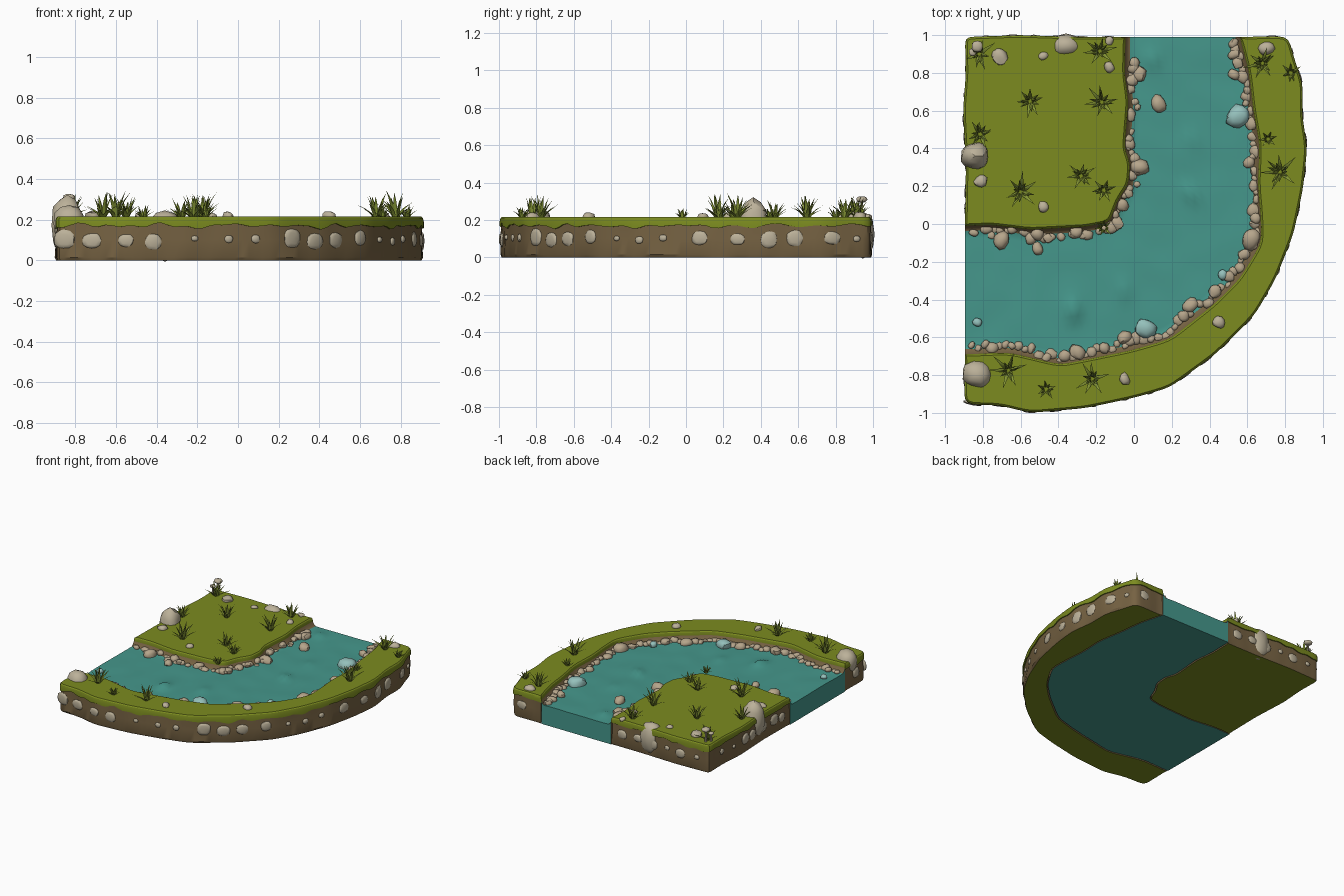
import bpy, bmesh, math, random
from mathutils import Vector, Matrix, noise
from mathutils.geometry import delaunay_2d_cdt

if "Cube" in bpy.data.objects:
    bpy.data.objects.remove(bpy.data.objects["Cube"])

random.seed(4)
R = random.uniform


def mat(name, c):
    m = bpy.data.materials.new(name)
    m.diffuse_color = (*c, 1)
    m.use_nodes = True
    m.node_tree.nodes["Principled BSDF"].inputs["Base Color"].default_value = m.diffuse_color
    return m


GRASS = mat("grass green", (0.20, 0.26, 0.014))
BLADE = mat("blade green", (0.23, 0.30, 0.035))
DIRT = mat("dirt brown", (0.18, 0.122, 0.055))
STONE = mat("stone beige", (0.50, 0.44, 0.32))
PEBBLE = mat("pebble tan", (0.47, 0.38, 0.26))
WATER = mat("water teal", (0.06, 0.31, 0.26))
WET = mat("wet stone blue", (0.30, 0.53, 0.50))


def finish(name, bm, mats, angle=40):
    bmesh.ops.recalc_face_normals(bm, faces=bm.faces)
    me = bpy.data.meshes.new(name)
    bm.to_mesh(me)
    bm.free()
    for m in mats:
        me.materials.append(m)
    ob = bpy.data.objects.new(name, me)
    bpy.context.collection.objects.link(ob)
    bpy.ops.object.select_all(action='DESELECT')
    ob.select_set(True)
    bpy.context.view_layer.objects.active = ob
    bpy.ops.object.shade_smooth_by_angle(angle=math.radians(angle))
    return ob


def resample(pts, n):
    """n + 1 points evenly spaced along a polyline, lightly smoothed."""
    pts = [Vector(p) for p in pts]
    lens = [(b - a).length for a, b in zip(pts, pts[1:])]
    total, out = sum(lens), []
    for k in range(n + 1):
        d, i = total * k / n, 0
        while i < len(lens) - 1 and d > lens[i]:
            d -= lens[i]
            i += 1
        out.append(pts[i].lerp(pts[i + 1], min(1, d / lens[i])))
    for _ in range(2):
        out = [out[0]] + [(out[i - 1] + out[i] * 2 + out[i + 1]) / 4
                          for i in range(1, n)] + [out[-1]]
    return out


# Plan outlines: river edges, then the outer edges of the two banks
inner_river = resample([(-.045, .99), (-.05, .8), (-.03, .65), (-.05, .4), (-.02, .32), (-.03, .21),
                        (-.085, .13), (-.13, .01), (-.26, -.015), (-.55, -.03), (-.75, -.005), (-.895, -.01)], 80)
outer_river = resample([(.56, .99), (.61, .8), (.63, .61), (.665, .42), (.655, .21), (.67, .05), (.675, -.1),
                        (.56, -.29), (.43, -.42), (.19, -.61), (-.02, -.67), (-.39, -.745), (-.66, -.68),
                        (-.895, -.69)], 80)
inner_land = resample([(-.895, -.01), (-.89, .3), (-.905, .6), (-.89, .8), (-.895, .99), (-.6, 1.0),
                       (-.3, .99), (-.045, .99)], 80)
outer_land = resample([(-.895, -.69), (-.9, -.955), (-.71, -.96), (-.55, -1), (-.26, -.975), (0, -.92),
                       (.19, -.865), (.43, -.69), (.64, -.48), (.75, -.29), (.845, -.05), (.895, .19), (.917, .4),
                       (.89, .58), (.895, .74), (.84, .9), (.82, .995), (.56, .99)], 110)


def bank(name, river, land):
    """Soil wall with a ragged grass cap hanging over it."""
    outline = river + land[::-1][1:-1] if (river[-1] - land[-1]).length < .01 else river + land[1:-1]
    n = len(outline)
    area = sum(outline[i - 1].x * outline[i].y - outline[i].x * outline[i - 1].y for i in range(n))
    if area < 0:
        outline = outline[::-1]
    bm = bmesh.new()
    rings = []
    specs = [(.01, 0), (.004, .015), (.006, .1), (.008, None), (.0, None), (0, .192), (.004, .208), (.011, .215)]
    for k, (inset, z) in enumerate(specs):
        ring = []
        for i, p in enumerate(outline):
            t = (outline[(i + 1) % n] - outline[i - 1]).normalized()
            q = p + Vector((-t.y, t.x)) * inset
            nz = noise.noise(Vector((p.x * 9, p.y * 9, 3)))
            h = .168 + .03 * nz if z is None else z
            if k in (1, 2):
                q += Vector((-t.y, t.x)) * .008 * noise.noise(Vector((p.x * 9, p.y * 9, h * 9)))
            ring.append(bm.verts.new((q.x, q.y, h)))
        rings.append(ring)
    for k in range(len(rings) - 1):
        for i in range(n):
            j = (i + 1) % n
            f = bm.faces.new((rings[k][i], rings[k][j], rings[k + 1][j], rings[k + 1][i]))
            f.material_index = 1 if k < 3 else 0
    # flat caps, triangulated strictly inside the outline
    for ring in (rings[0], rings[-1]):
        flat = [v.co.to_2d() for v in ring]
        pts, _, tris, *_ = delaunay_2d_cdt(flat, [], [list(range(n))], 1, 1e-6)
        vs = [bm.verts.new((p.x, p.y, ring[0].co.z)) for p in pts]
        for tri in tris:
            bm.faces.new([vs[i] for i in tri])
    bmesh.ops.remove_doubles(bm, verts=bm.verts, dist=1e-5)
    return finish(name, bm, [GRASS, DIRT], 30)


bank("inner_bank", inner_river, inner_land)
bank("outer_bank", outer_river, outer_land)

# River: lofted between the two river edges, with muddy margins and ripples
bm = bmesh.new()
cols = [0, .018, .04] + [.04 + .92 * i / 16 for i in range(1, 16)] + [.96, .982, 1]
bumps = [(.3, .16, .03), (-.32, -.46, .035), (.1, .87, .02), (-.05, -.35, .015), (.3, .45, .012)]
top, base = [], []
for a, b in zip(inner_river, outer_river):
    row = []
    for v in cols:
        p = a.lerp(b, v)
        edge = min(v, 1 - v)
        z = .153 + .006 * noise.noise(Vector((p.x * 6, p.y * 6, 0)))
        z += sum(h * math.exp(-(((p.x - x) / .03) ** 2 + ((p.y - y) / .05) ** 2)) for x, y, h in bumps)
        z = .185 if edge < .01 else .163 if edge < .03 else z
        row.append(bm.verts.new((p.x, p.y, z)))
    top.append(row)
    base.append([bm.verts.new((*a.lerp(b, v).to_2d(), .002)) for v in cols])
m = len(cols) - 1
for i in range(80):
    for j in range(m):
        f = bm.faces.new((top[i][j], top[i][j + 1], top[i + 1][j + 1], top[i + 1][j]))
        f.material_index = 1 if j < 2 or j > m - 3 else 0
        bm.faces.new((base[i][j], base[i + 1][j], base[i + 1][j + 1], base[i][j + 1]))
    for j in (0, m):
        bm.faces.new((top[i][j], top[i + 1][j], base[i + 1][j], base[i][j])).material_index = 1
for i in (0, 80):
    for j in range(m):
        bm.faces.new((top[i][j], top[i][j + 1], base[i][j + 1], base[i][j]))
finish("river_water", bm, [WATER, DIRT], 45)


def rock(bm, loc, size, turn=None, rough=.3):
    turn = R(0, 6.28) if turn is None else turn
    vs = bmesh.ops.create_icosphere(bm, subdivisions=2, radius=1)['verts']
    off = Vector((R(0, 50), R(0, 50), R(0, 50)))
    for v in vs:
        v.co *= 1 + rough * noise.noise(v.co * 1.2 + off)
        # square the ball a little so it reads as a worn block
        v.co = Vector([math.copysign(abs(c) ** .85, c) for c in v.co])
    bmesh.ops.transform(bm, verts=vs, matrix=Matrix.LocRotScale(
        Vector(loc), Matrix.Rotation(turn, 3, 'Z'), Vector(size)))


# Pebbles along both shores
bm = bmesh.new()
for path, other, skip in ((inner_river, outer_river, .4), (outer_river, inner_river, .05)):
    for i in range(1, 80):
        if R(0, 1) < skip:
            continue
        d = (other[i] - path[i]).normalized()
        p = path[i] + d * R(.012, .055)
        s = R(.016, .036)
        rock(bm, (p.x, p.y, R(.148, .165)), (s, s * R(.75, 1.1), s * R(.6, .85)))
for x, y, s in ((.13, .635, .048), (.03, .79, .042), (.03, .3, .05), (-.7, -.085, .05), (-.51, -.13, .035),
                (.62, -.08, .058), (-.02, .58, .035), (.53, .79, .035), (.3, -.43, .045), (-.3, -.68, .045),
                (-.05, -.6, .04), (.53, .9, .035)):
    rock(bm, (x, y, .16), (s, s * .8, s * .75))
finish("shore_pebbles", bm, [PEBBLE])

# Wet stones at the waterline
bm = bmesh.new()
for x, y, s in ((.55, .57, .065), (.06, -.555, .056), (-.83, -.52, .025), (.47, -.27, .03)):
    rock(bm, (x, y, .165), (s, s * .9, s * .7))
finish("wet_stones", bm, [WET])

# Boulders set into the land edges, and loose stones on the grass
bm = bmesh.new()
rock(bm, (-.84, .36, .17), (.075, .075, .15), 0, .15)
rock(bm, (-.36, .945, .125), (.09, .06, .125), 0, .15)
rock(bm, (-.83, -.795, .18), (.08, .075, .09), 0, .15)
for x, y, s in ((.70, .93, .042), (-.71, .885, .045), (-.81, .225, .036), (-.13, .83, .03), (-.48, .09, .03),
                (-.05, -.82, .033), (.45, -.52, .036), (-.48, .89, .025), (-.13, .97, .025)):
    rock(bm, (x, y, .215), (s, s * .85, s * .7))
finish("land_stones", bm, [STONE])

# Flat stones showing in the soil walls
bm = bmesh.new()
for path in (inner_land, outer_land):
    i = 4
    while i < len(path) - 3:
        t = (path[i + 1] - path[i - 1]).normalized()
        s = R(.036, .052) if R(0, 1) < .65 else R(.016, .024)
        # keep stones off the tile corners
        if abs(t.dot((path[i + 3] - path[i]).normalized())) > .9:
            q = path[i] + Vector((-t.y, t.x)) * (.006 if path is outer_land else -.006)
            rock(bm, (q.x, q.y, R(.09, .112)), (s, .011, s * R(.75, 1)), math.atan2(t.y, t.x), .12)
        i += random.choice((4, 5, 6))
finish("wall_stones", bm, [STONE])


def blade(bm, base, turn, length, lean, width):
    """Curved, tapering leaf with a triangular section."""
    d = Vector((math.cos(turn), math.sin(turn), 0))
    s = Vector((-d.y, d.x, 0))
    prev = None
    for k, w in enumerate((.7, 1, .65, .02)):
        u = k / 3
        c = base + d * lean * u ** 1.5 + Vector((0, 0, length * (u - .12 * u * u)))
        ring = [bm.verts.new(c + o * width * w) for o in (s, -s, -d * .6)]
        for i in range(3 if prev else 0):
            j = (i + 1) % 3
            bm.faces.new((prev[i], prev[j], ring[j], ring[i]))
        prev = ring


# Grass tufts
bm = bmesh.new()
for x, y, s in ((-.55, .65, 1), (-.17, .645, 1.15), (-.6, .17, 1.25), (-.28, .255, .9), (-.16, .18, .75),
                (-.815, .475, .95), (-.82, .9, 1.1), (-.18, .915, 1.05), (.68, .85, 1.15), (.83, .8, .6),
                (.71, .45, .5), (.775, .275, 1.25), (-.665, -.775, 1.15), (-.465, -.875, .6), (-.22, -.82, 1.05),
                (-.16, -.02, .5)):
    for k in range(13):
        a = k * 6.283 / 13 + R(-.3, .3)
        lean = s * (R(.055, .085) if k % 2 else R(.015, .05))
        length = s * (R(.045, .08) if k % 2 else R(.085, .125))
        root = Vector((x + .012 * math.cos(a), y + .012 * math.sin(a), .208))
        blade(bm, root, a, length, lean, .0095 * s ** .5)
finish("grass_tufts", bm, [BLADE], 30)

# Small mushrooms in the back corner
bm = bmesh.new()
for x, y, h, r in ((-.83, .94, .1, .03), (-.855, .91, .065, .02)):
    bmesh.ops.create_cone(bm, cap_ends=True, segments=8, radius1=.009, radius2=.006, depth=h,
                          matrix=Matrix.Translation((x, y, .21 + h / 2)))
    rock(bm, (x, y, .21 + h), (r, r, r * .55), 0, .1)
finish("mushrooms", bm, [STONE])
